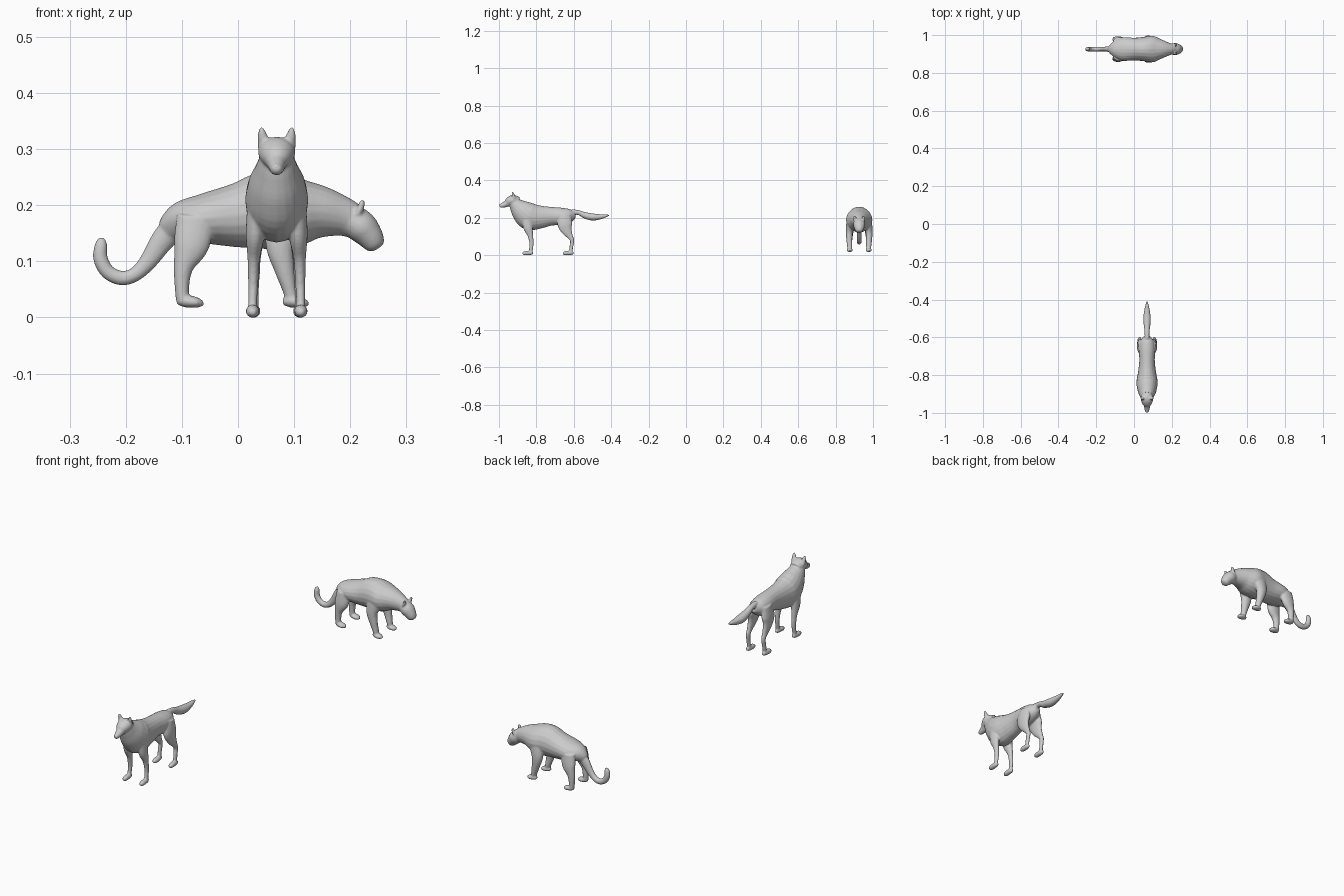
import bpy, bmesh, math
from mathutils import Vector

SIDES = 20


def catmull(a, b, c, d, t):
    return [0.5 * (2 * q + (r - p) * t + (2 * p - 5 * q + 4 * r - s) * t * t
                   + (3 * q - p - 3 * r + s) * t ** 3) for p, q, r, s in zip(a, b, c, d)]


def loft(bm, place, sections, mirror=1, steps=5):
    """Smooth tube through (forward, side, z, half width, half depth) sections."""
    n = len(sections)
    pts = []
    for i in range(n - 1):
        quad = [sections[max(0, min(n - 1, i + k))] for k in (-1, 0, 1, 2)]
        pts += [catmull(*quad, j / steps) for j in range(steps)]
    pts.append(sections[-1])
    rings = []
    for i, p in enumerate(pts):
        a, b = pts[max(0, i - 1)], pts[min(len(pts) - 1, i + 1)]
        tf, tz = b[0] - a[0], b[2] - a[2]
        length = math.hypot(tf, tz) or 1
        nf, nz = -tz / length, tf / length
        ring = []
        for k in range(SIDES):
            w = 2 * math.pi * k / SIDES
            depth = p[4] * math.sin(w)
            ring.append(bm.verts.new(place(p[0] + nf * depth,
                                           mirror * (p[1] + p[3] * math.cos(w)),
                                           p[2] + nz * depth)))
        rings.append(ring)
    for r, s in zip(rings, rings[1:]):
        for k in range(SIDES):
            m = (k + 1) % SIDES
            bm.faces.new((r[k], r[m], s[m], s[k]))
    bm.faces.new(rings[0])
    bm.faces.new(rings[-1])


def animal(name, place, centre_parts, paired_parts):
    """Lofts all parts, then fuses them into one smooth skin."""
    bm = bmesh.new()
    for part in centre_parts:
        loft(bm, place, [(f, 0, z, w, d) for f, z, w, d in part])
    for part in paired_parts:
        for side in (1, -1):
            loft(bm, place, part, side)
    bmesh.ops.recalc_face_normals(bm, faces=bm.faces)
    mesh = bpy.data.meshes.new(name)
    bm.to_mesh(mesh)
    bm.free()
    ob = bpy.data.objects.new(name, mesh)
    bpy.context.collection.objects.link(ob)
    fuse = ob.modifiers.new("fuse", 'REMESH')
    fuse.mode, fuse.voxel_size, fuse.use_smooth_shade = 'VOXEL', 0.003, True
    soft = ob.modifiers.new("soften", 'SMOOTH')
    soft.factor, soft.iterations = 0.5, 5


def ball(name, loc, r):
    bpy.ops.mesh.primitive_uv_sphere_add(segments=16, ring_count=8, radius=r, location=loc)
    bpy.context.object.name = name
    bpy.ops.object.shade_smooth()


# Wolf: faces -y, forward = -y
def wolf_at(f, s, z):
    return Vector((0.069 + s, -f, z))


wolf_torso = [(.594, .218, .015, .018), (.62, .212, .036, .036), (.66, .207, .044, .046),
              (.72, .208, .041, .05), (.78, .204, .047, .062), (.835, .207, .056, .073),
              (.875, .235, .051, .062), (.905, .265, .038, .042), (.922, .287, .03, .028)]
wolf_head = [(.895, .288, .024, .022), (.922, .294, .033, .028), (.944, .286, .028, .025),
             (.96, .275, .018, .018), (.982, .266, .013, .013), (.994, .264, .009, .009),
             (.998, .263, .003, .003)]
wolf_tail = [(.61, .232, .012, .014), (.57, .226, .013, .013), (.54, .213, .017, .017),
             (.50, .204, .02, .019), (.46, .205, .015, .014), (.43, .21, .009, .008),
             (.411, .213, .003, .003)]
wolf_front_leg = [(.85, .034, .21, .018, .03), (.845, .038, .15, .017, .026),
                  (.832, .041, .105, .011, .015), (.826, .042, .06, .009, .011),
                  (.83, .043, .025, .008, .010), (.834, .043, .008, .008, .010)]
wolf_front_foot = [(.818, .043, .01, .005, .006), (.83, .043, .012, .01, .011),
                   (.855, .043, .011, .012, .0115), (.868, .043, .009, .009, .009),
                   (.874, .043, .007, .004, .004)]
wolf_hind_leg = [(.645, .03, .22, .016, .03), (.648, .035, .17, .018, .04),
                 (.64, .038, .135, .014, .03), (.62, .039, .10, .010, .016),
                 (.609, .039, .078, .009, .011), (.613, .04, .045, .008, .010),
                 (.618, .04, .01, .008, .009)]
wolf_hind_foot = [(f - .224, s - .002, z, w, d) for f, s, z, w, d in wolf_front_foot]
wolf_hind_foot = [(f + .008, s, z, w, d) for f, s, z, w, d in wolf_hind_foot]
wolf_ear = [(.918, .022, .302, .012, .009), (.923, .024, .318, .010, .008),
            (.926, .026, .33, .007, .006), (.928, .027, .339, .003, .003)]
animal("wolf_body", wolf_at, [wolf_torso, wolf_head, wolf_tail],
       [wolf_front_leg, wolf_front_foot, wolf_hind_leg, wolf_hind_foot, wolf_ear])
ball("wolf_nose", wolf_at(.992, 0, .268), .006)


# Big cat: faces +x, forward = +x
def cat_at(f, s, z):
    return Vector((f, 0.926 + s, z))


cat_torso = [(-.128, .152, .018, .022), (-.10, .17, .045, .036), (-.06, .176, .062, .045),
             (0, .182, .06, .058), (.05, .19, .064, .069), (.10, .188, .07, .063),
             (.145, .188, .051, .048), (.185, .18, .034, .036), (.208, .17, .026, .03)]
cat_head = [(.19, .184, .026, .026), (.218, .163, .032, .029), (.233, .147, .027, .025),
            (.243, .133, .021, .02), (.248, .126, .015, .015), (.25, .123, .006, .007)]
cat_tail = [(-.11, .165, .02, .024), (-.135, .137, .015, .021), (-.16, .10, .012, .016),
            (-.183, .077, .012, .013), (-.207, .07, .012, .013), (-.232, .081, .012, .013),
            (-.245, .105, .012, .013), (-.244, .13, .010, .011), (-.242, .142, .004, .005)]
cat_front_leg = [(.085, .048, .18, .02, .035), (.075, .053, .13, .019, .026),
                 (.083, .053, .085, .016, .018), (.092, .051, .05, .014, .013),
                 (.097, .051, .026, .012, .011)]
cat_front_foot = [(.08, .051, .027, .007, .006), (.092, .051, .029, .014, .011),
                  (.11, .051, .027, .016, .010), (.12, .051, .025, .011, .007),
                  (.126, .051, .023, .004, .003)]
cat_hind_leg = [(-.075, .043, .18, .018, .034), (-.083, .049, .13, .019, .032),
                (-.097, .051, .09, .015, .018), (-.1, .051, .055, .013, .013),
                (-.098, .051, .026, .012, .012)]
cat_hind_foot = [(f - .187, s, z, w, d) for f, s, z, w, d in cat_front_foot]
cat_ear = [(.212, .02, .182, .010, .007), (.219, .023, .197, .009, .006),
           (.222, .024, .209, .005, .004)]
animal("big_cat_body", cat_at, [cat_torso, cat_head, cat_tail],
       [cat_front_leg, cat_front_foot, cat_hind_leg, cat_hind_foot, cat_ear])

# Eyes and cat nose
for s in (-1, 1):
    ball("wolf_eye", wolf_at(.957, s * .0145, .287), .004)
    ball("big_cat_eye", cat_at(.242, s * .016, .160), .004)
ball("big_cat_nose", cat_at(.251, 0, .137), .005)
